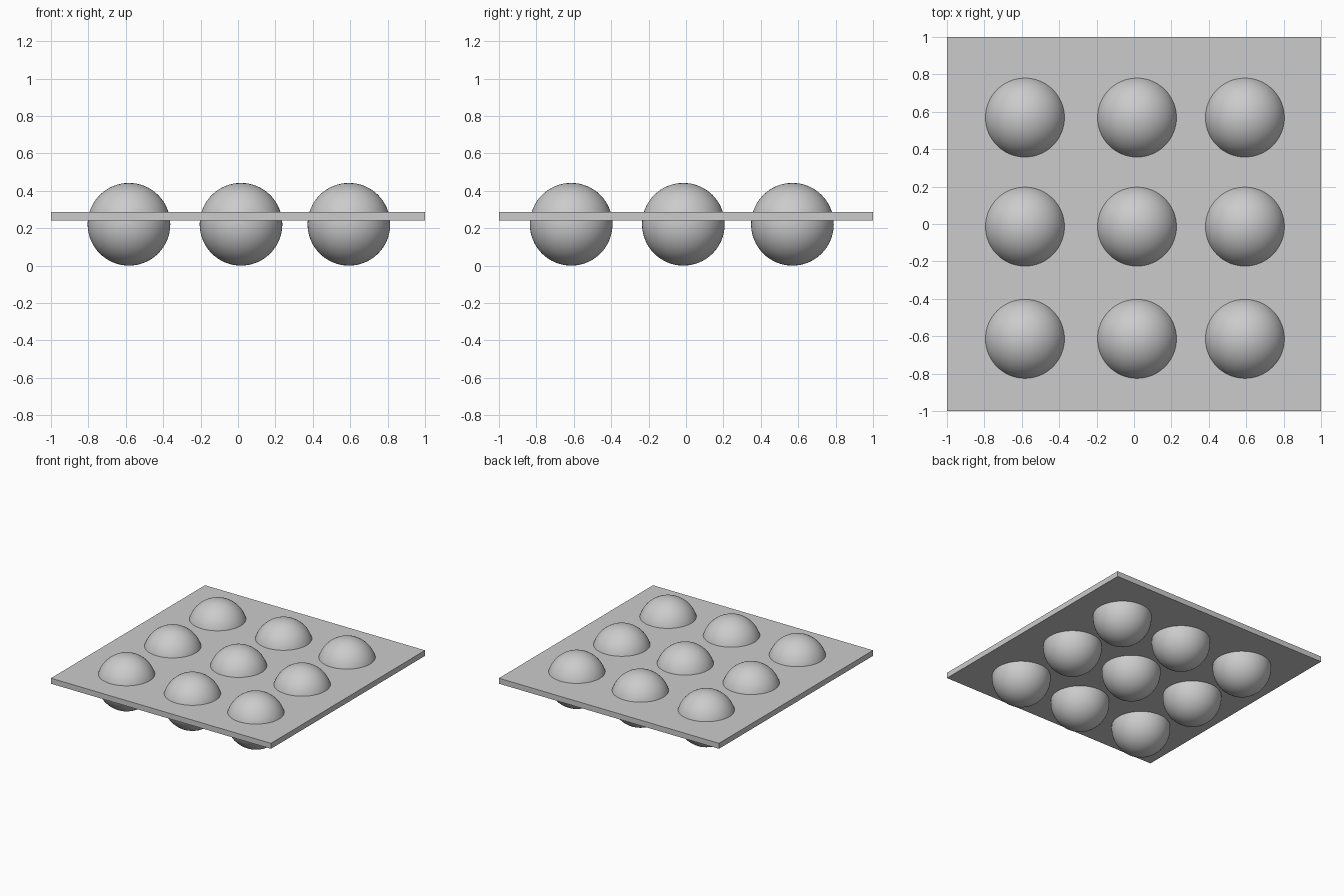
import bpy

if "Cube" in bpy.data.objects:
    bpy.data.objects.remove(bpy.data.objects["Cube"])

R = 0.221                       # ball radius
XS = (-0.583, 0.016, 0.593)     # column centres
YS = (-0.614, -0.014, 0.569)    # row centres
PLATE_BOTTOM, PLATE_TOP = 0.241, 0.286

# Thin square plate
bpy.ops.mesh.primitive_cube_add(size=1, location=(0, 0, (PLATE_BOTTOM + PLATE_TOP) / 2))
plate = bpy.context.object
plate.name = "plate"
plate.scale = (2, 2, PLATE_TOP - PLATE_BOTTOM)
bpy.ops.object.transform_apply(location=False, rotation=False, scale=True)

# Grid of smooth balls set through the plate
for row, y in enumerate(YS, 1):
    for col, x in enumerate(XS, 1):
        bpy.ops.mesh.primitive_uv_sphere_add(segments=64, ring_count=32, radius=R,
                                             location=(x, y, R))
        ball = bpy.context.object
        ball.name = f"ball_row{row}_col{col}"
        bpy.ops.object.shade_smooth()
